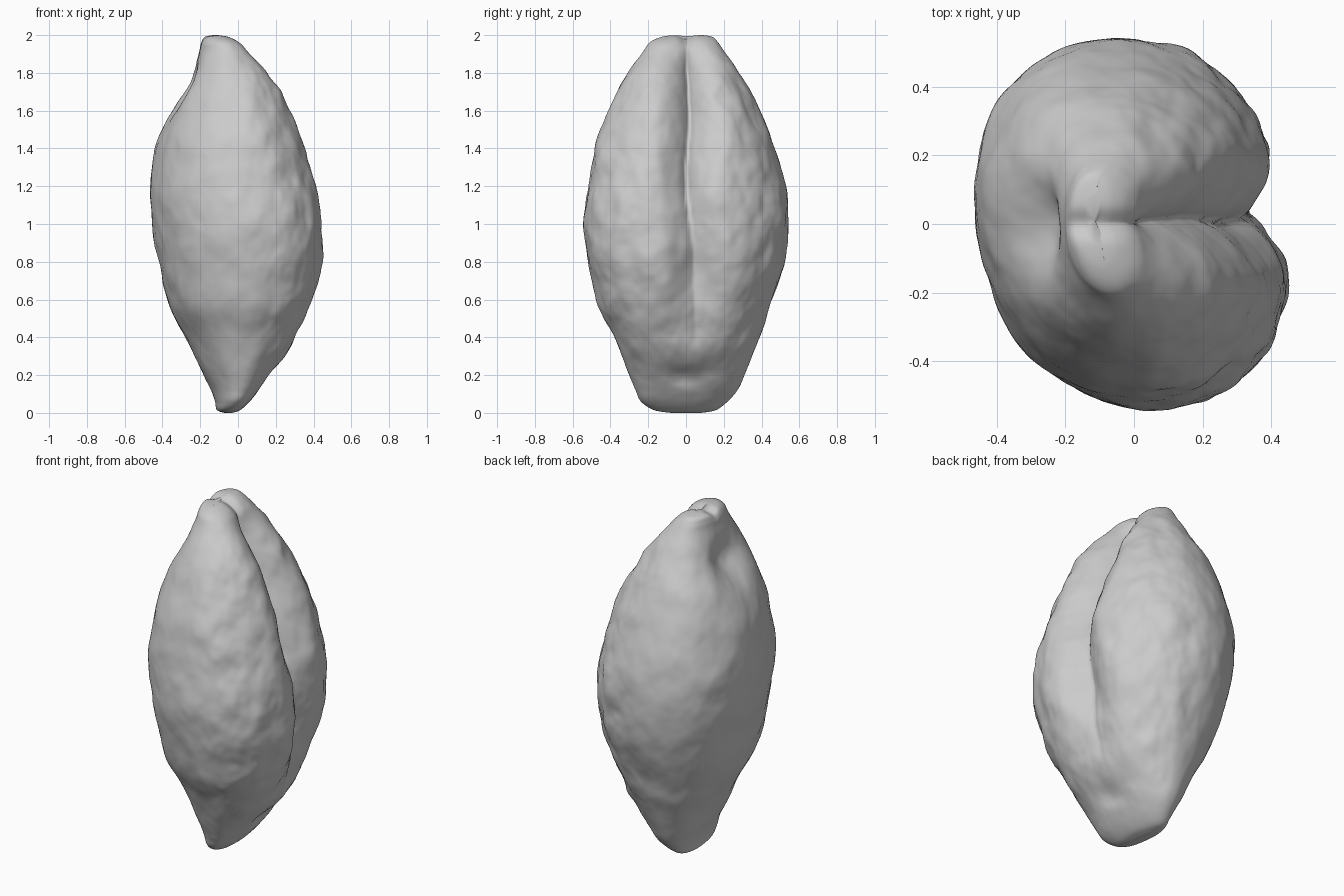
import bpy
import bmesh
from math import sin, cos, pi, exp
from mathutils import Vector, noise

cube = bpy.data.objects.get("Cube")
if cube:
    bpy.data.objects.remove(cube, do_unlink=True)

SEGMENTS = 256
STEPS = 10

# Outline stations: height, x min, x max, y min, y max
STATIONS = [
    (0.0, -0.07, -0.03, -0.08, 0.08),
    (0.015, -0.11, 0.01, -0.17, 0.16),
    (0.06, -0.12, 0.06, -0.24, 0.22),
    (0.12, -0.14, 0.11, -0.27, 0.27),
    (0.2, -0.18, 0.17, -0.3, 0.31),
    (0.4, -0.28, 0.31, -0.38, 0.39),
    (0.6, -0.37, 0.4, -0.47, 0.46),
    (0.8, -0.42, 0.45, -0.52, 0.52),
    (1.0, -0.45, 0.46, -0.54, 0.54),
    (1.2, -0.46, 0.43, -0.52, 0.53),
    (1.4, -0.43, 0.37, -0.48, 0.47),
    (1.6, -0.36, 0.29, -0.41, 0.4),
    (1.75, -0.29, 0.22, -0.34, 0.31),
    (1.9, -0.22, 0.09, -0.23, 0.21),
    (1.96, -0.2, 0.03, -0.19, 0.17),
    (1.99, -0.18, -0.02, -0.13, 0.14),
    (2.0, -0.14, -0.06, -0.06, 0.09),
]


def spline(a, b, c, d, t):
    """Smooth interpolation between b and c."""
    return b + 0.5 * t * (c - a + t * (2 * a - 5 * b + 4 * c - d
                                       + t * (3 * (b - c) + d - a)))


def sample_rings():
    last = len(STATIONS) - 1
    for i in range(last):
        near = [STATIONS[min(max(i + k, 0), last)] for k in (-1, 0, 1, 2)]
        for s in range(STEPS):
            yield [spline(*column, s / STEPS) for column in zip(*near)]
    yield STATIONS[-1]


def ramp(value, low, high):
    t = min(max((value - low) / (high - low), 0), 1)
    return t * t * (3 - 2 * t)


def rounded(value):
    """Slightly fuller than an ellipse."""
    return abs(value) ** 0.94 * (1 if value > 0 else -1)


def surface_point(ring, angle):
    z, x0, x1, y0, y1 = ring
    cx, cy = (x0 + x1) / 2, (y0 + y1) / 2
    u, v = rounded(cos(angle)), rounded(sin(angle))
    x = cx + u * (x1 - x0) / 2
    y = cy + v * (y1 - y0) / 2
    body = ramp(z, 0.02, 0.4) * (1 - ramp(z, 1.8, 2.0))

    # The cross-section leans, so the front lobe reaches further out
    x -= 0.09 * y

    if u > 0:
        # Lengthwise groove: a broad valley with a narrow crease
        low = 1 - ramp(z, 0.4, 1.3)
        d = y - 0.01 - 0.045 * low - 0.008 * sin(z * 9)
        depth = ramp(z, 0.2, 0.8) * (1 - 0.7 * ramp(z, 1.75, 2.0))
        valley = 0.1 * exp(-((d - 0.02 * low) / 0.125) ** 2)
        crease = (0.03 + 0.05 * ramp(z, 0.8, 1.4)) * exp(-abs(d) / 0.03)
        x -= depth * (valley + crease) * ramp(u, 0, 0.4)
        # Small pit over the lower end
        x -= 0.025 * exp(-(y / 0.09) ** 2 - ((z - 0.19) / 0.05) ** 2)
    else:
        # Germ hollow beneath the tip, framed by a ridge on each side
        x += 0.08 * exp(-(y / 0.13) ** 2 - ((z - 1.72) / 0.13) ** 2) * ramp(-u, 0, 0.5)

    # Shallow dip across the tip, where the groove ends
    z -= 0.02 * exp(-(y / 0.035) ** 2) * ramp(z, 1.9, 2.0)

    # Wrinkled skin, rougher on the grooved side
    p = Vector((x, y, z))
    bumps = 0.012 * noise.noise(p * 4.5)
    rough = 0.006 + 0.006 * ramp(u, -0.3, 0.5)
    bumps += rough * noise.noise(Vector((x * 10, y * 10, z * 8)))
    bumps += 0.3 * rough * noise.noise(p * 22)
    bumps *= 0.25 + 0.75 * body
    return p + Vector((u, v, 0)) * bumps


# Kernel body
bm = bmesh.new()
rings = []
for ring in sample_rings():
    rings.append([bm.verts.new(surface_point(ring, 2 * pi * k / SEGMENTS))
                  for k in range(SEGMENTS)])
for low, high in zip(rings, rings[1:]):
    for k in range(SEGMENTS):
        n = (k + 1) % SEGMENTS
        bm.faces.new((low[k], low[n], high[n], high[k]))

# Rounded ends
for ring in (rings[0], rings[-1]):
    centre = sum((v.co for v in ring), Vector()) / SEGMENTS
    pole = bm.verts.new(centre)
    for k in range(SEGMENTS):
        bm.faces.new((ring[k], ring[(k + 1) % SEGMENTS], pole))
bmesh.ops.recalc_face_normals(bm, faces=bm.faces)

mesh = bpy.data.meshes.new("kernel")
bm.to_mesh(mesh)
bm.free()
for polygon in mesh.polygons:
    polygon.use_smooth = True
kernel = bpy.data.objects.new("kernel", mesh)
bpy.context.collection.objects.link(kernel)

# Plain grey skin
grey = bpy.data.materials.new("plain grey")
grey.use_nodes = True
colour = (0.6, 0.6, 0.6, 1)
grey.diffuse_color = colour
grey.node_tree.nodes["Principled BSDF"].inputs["Base Color"].default_value = colour
mesh.materials.append(grey)
